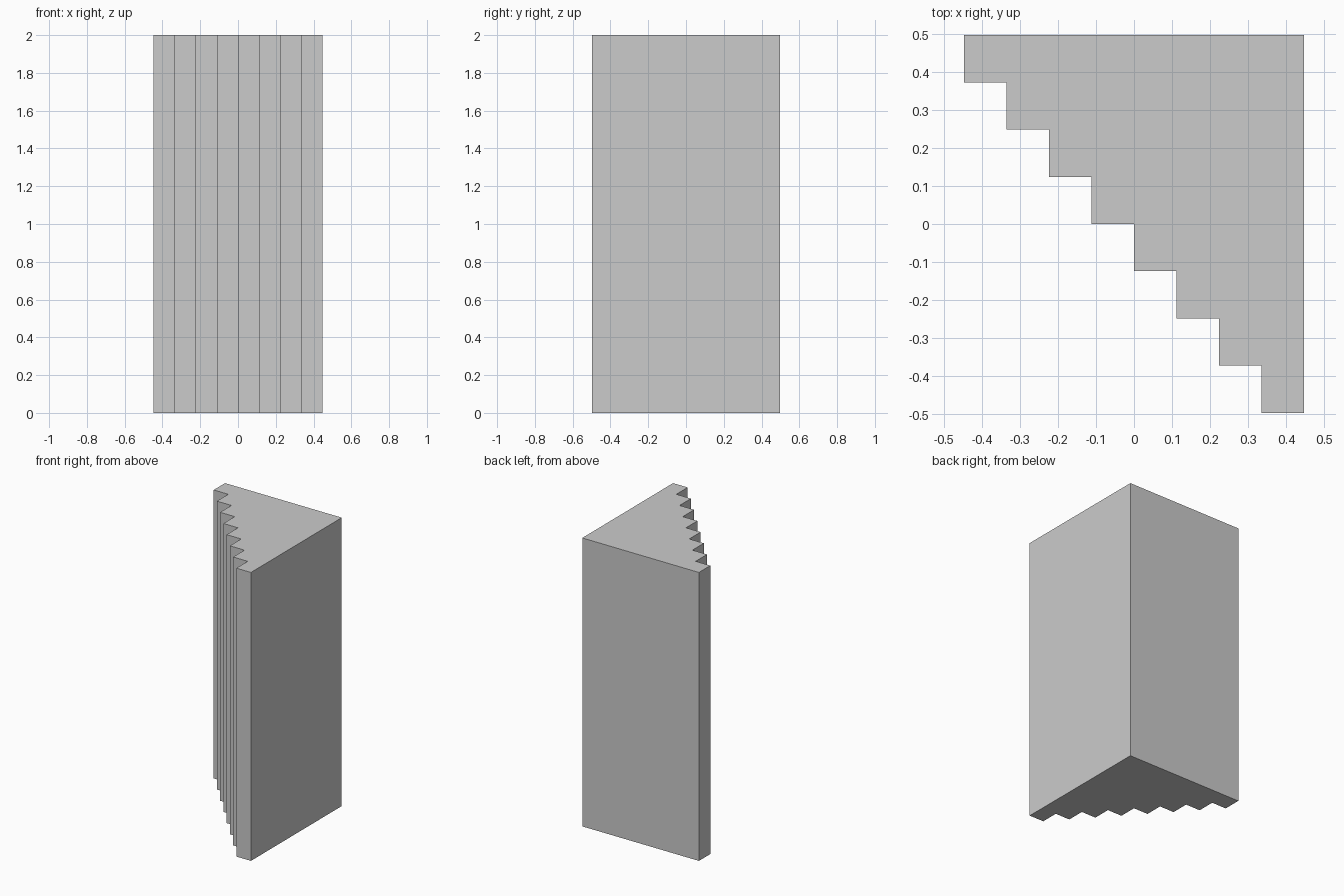
import bpy
import bmesh

if "Cube" in bpy.data.objects:
    bpy.data.objects.remove(bpy.data.objects["Cube"])

STEPS = 8
WIDTH, DEPTH, HEIGHT = 0.895, 0.995, 2.0
dx, dy = WIDTH / STEPS, DEPTH / STEPS

# Stepped outline seen from above: zigzag along the diagonal, then the square back corner
profile = [(-WIDTH / 2, DEPTH / 2)]
for i in range(STEPS):
    y = DEPTH / 2 - (i + 1) * dy
    profile.append((-WIDTH / 2 + i * dx, y))
    profile.append((-WIDTH / 2 + (i + 1) * dx, y))
profile.append((WIDTH / 2, DEPTH / 2))

# Extrude the outline upward into a solid column
bm = bmesh.new()
base = bm.faces.new([bm.verts.new((x, y, 0)) for x, y in profile])
top = bmesh.ops.extrude_face_region(bm, geom=[base], use_keep_orig=True)
bmesh.ops.translate(bm, vec=(0, 0, HEIGHT),
                    verts=[g for g in top["geom"] if isinstance(g, bmesh.types.BMVert)])
bmesh.ops.recalc_face_normals(bm, faces=bm.faces)

mesh = bpy.data.meshes.new("stepped_column")
bm.to_mesh(mesh)
bm.free()
bpy.context.collection.objects.link(bpy.data.objects.new("stepped_column", mesh))
